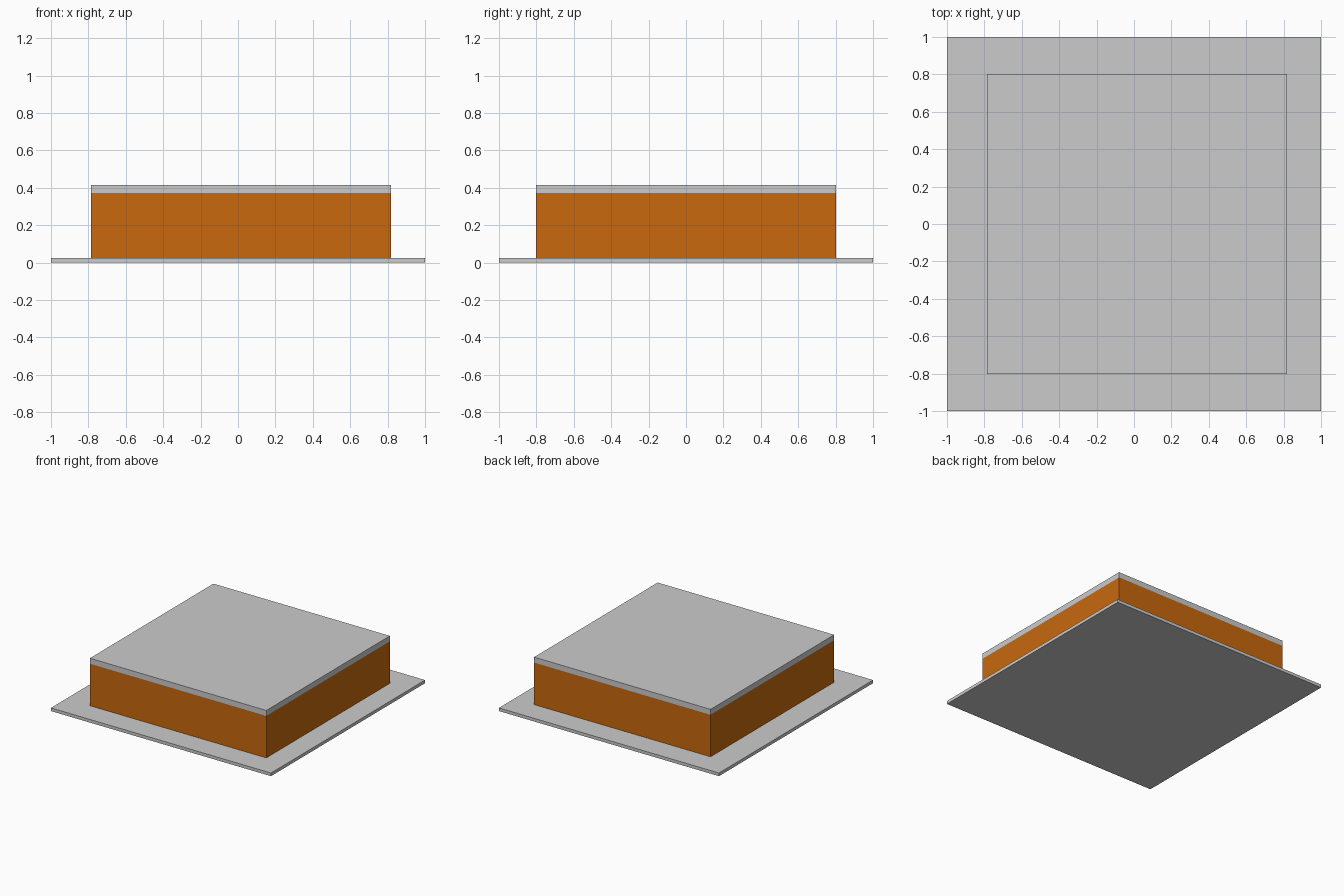
import bpy

if "Cube" in bpy.data.objects:
    bpy.data.objects.remove(bpy.data.objects["Cube"])


def box(name, center_xy, size_xy, z0, z1, color=None):
    cx, cy = center_xy
    bpy.ops.mesh.primitive_cube_add(size=1, location=(cx, cy, (z0 + z1) / 2))
    ob = bpy.context.object
    ob.name = name
    ob.scale = (size_xy, size_xy, z1 - z0)
    bpy.ops.object.transform_apply(location=False, rotation=False, scale=True)
    if color:
        mat = bpy.data.materials.new(name + "_color")
        mat.diffuse_color = color
        mat.use_nodes = True
        mat.node_tree.nodes["Principled BSDF"].inputs["Base Color"].default_value = mat.diffuse_color
        ob.data.materials.append(mat)
    return ob


BLOCK_CENTER = (0.017, 0.0)
BLOCK_SIZE = 1.604

# Thin square plate on the ground
box("base_plate", (0, 0), 2.0, 0.0, 0.026)
# Orange body, slightly off centre
box("body", BLOCK_CENTER, BLOCK_SIZE, 0.026, 0.371, (0.58, 0.14, 0.004, 1))
# Grey cap flush with the body
box("cap", BLOCK_CENTER, BLOCK_SIZE, 0.371, 0.416)
